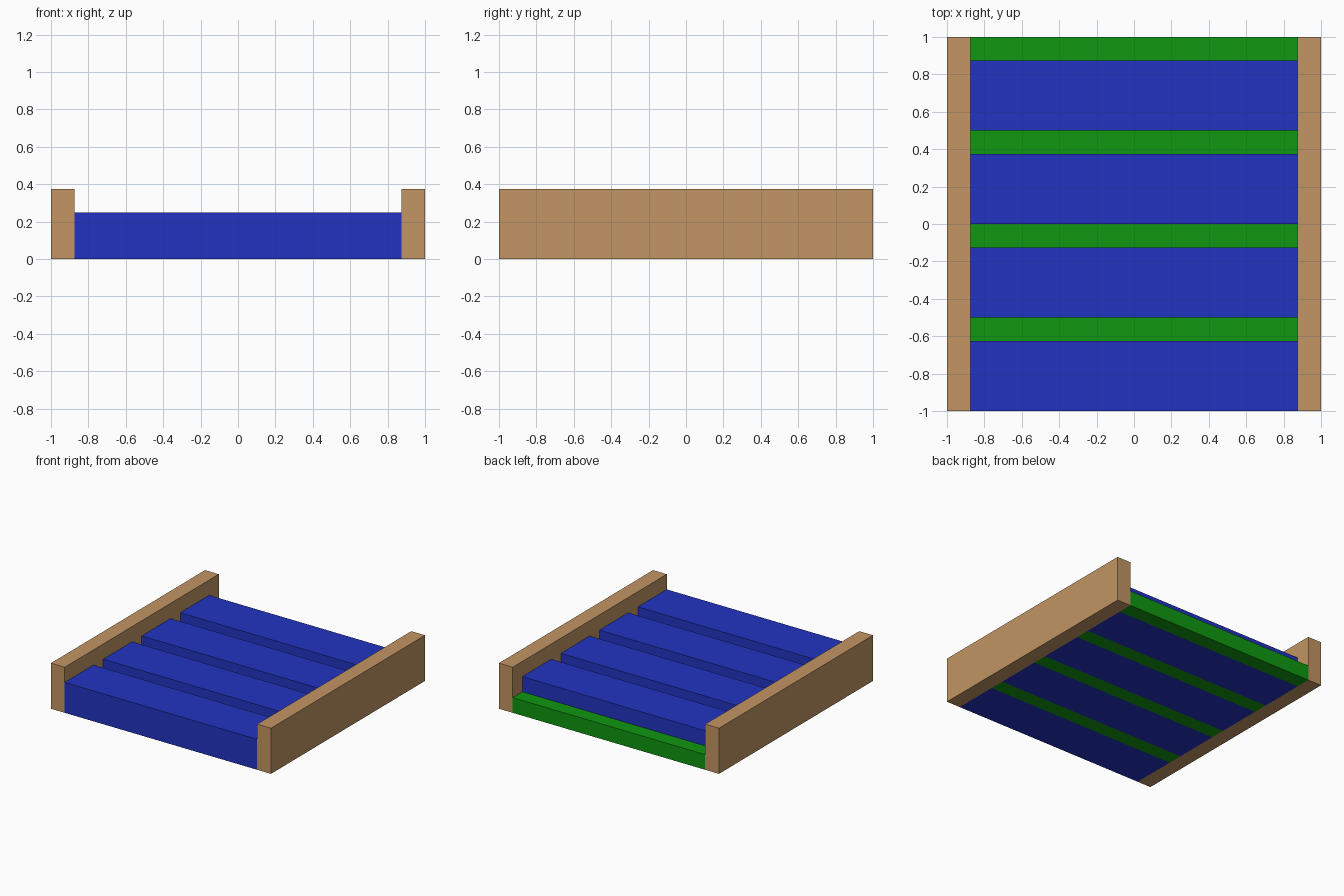
import bpy

if "Cube" in bpy.data.objects:
    bpy.data.objects.remove(bpy.data.objects["Cube"], do_unlink=True)


def material(name, rgb):
    mat = bpy.data.materials.new(name)
    mat.use_nodes = True
    color = (*rgb, 1.0)
    mat.diffuse_color = color
    mat.node_tree.nodes["Principled BSDF"].inputs["Base Color"].default_value = color
    return mat


def box(name, low, high, mat):
    """Box spanning two opposite corners."""
    center = [(a + b) / 2 for a, b in zip(low, high)]
    bpy.ops.mesh.primitive_cube_add(size=1, location=center)
    obj = bpy.context.object
    obj.name = name
    obj.scale = [b - a for a, b in zip(low, high)]
    bpy.ops.object.transform_apply(location=False, rotation=False, scale=True)
    obj.data.materials.append(mat)
    return obj


wood = material("tan wood", (0.54, 0.30, 0.125))
blue = material("blue", (0.016, 0.034, 0.54))
green = material("green", (0.005, 0.31, 0.005))

UNIT = 0.125          # thickness of rails and gap strips
INNER = 1 - UNIT      # inner face of the side rails
PITCH = 4 * UNIT      # one slat plus one strip

# Side rails
box("left_rail", (INNER, -1, 0), (1, 1, 3 * UNIT), wood)
box("right_rail", (-1, -1, 0), (-INNER, 1, 3 * UNIT), wood)

# Raised slats, each followed by a low strip
for i in range(4):
    front = -1 + i * PITCH
    seam = front + 3 * UNIT
    box(f"slat_{i + 1}", (-INNER, front, 0), (INNER, seam, 2 * UNIT), blue)
    box(f"strip_{i + 1}", (-INNER, seam, 0), (INNER, front + PITCH, UNIT), green)
